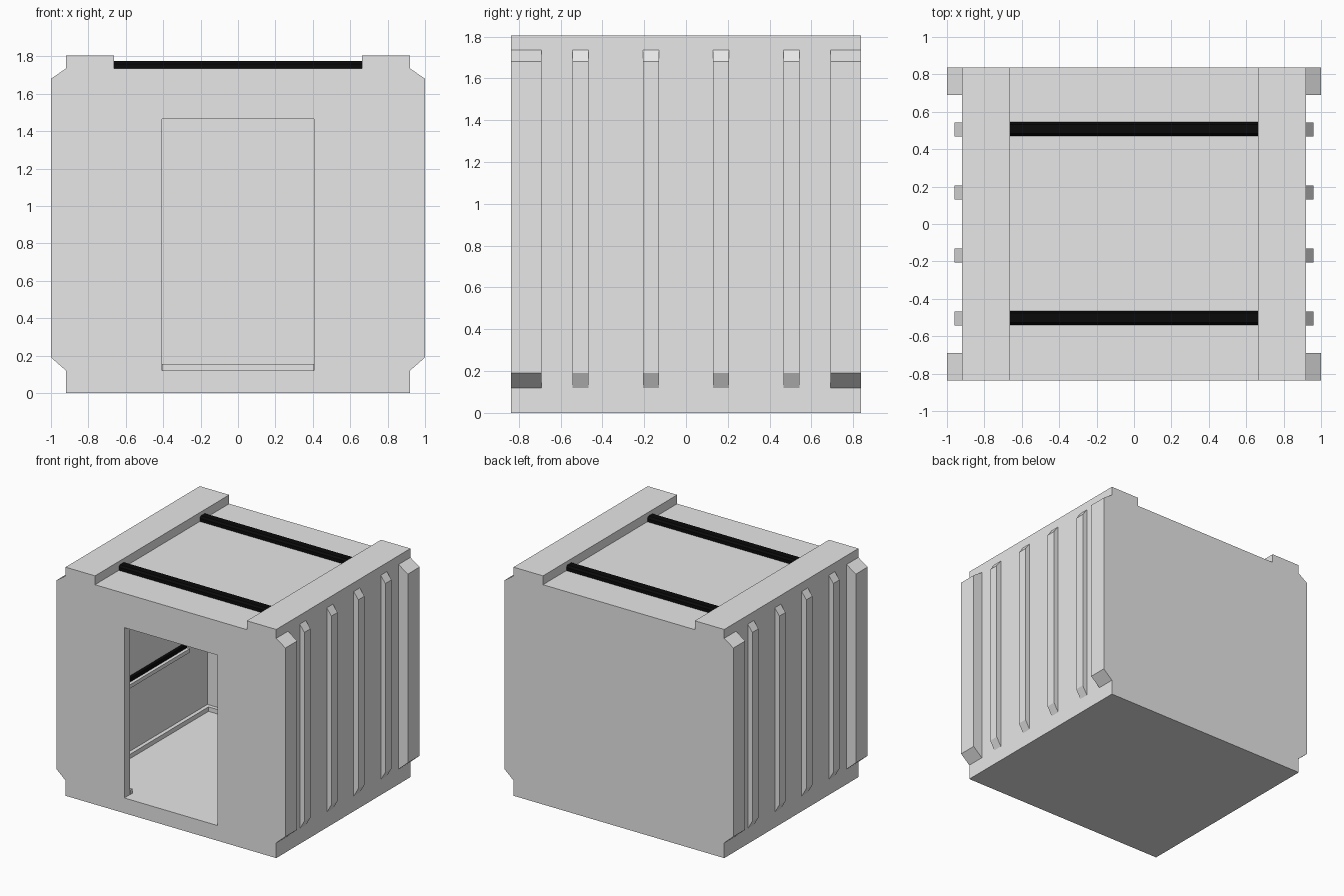
import bpy, bmesh

if "Cube" in bpy.data.objects:
    bpy.data.objects.remove(bpy.data.objects["Cube"])

def material(name, v):
    m = bpy.data.materials.new(name)
    m.diffuse_color = (v, v, v, 1)
    m.use_nodes = True
    m.node_tree.nodes["Principled BSDF"].inputs["Base Color"].default_value = m.diffuse_color
    return m

GREY = material("light grey", 0.8)
BLACK = material("black", 0.003)


def prism(name, profile, axis, a, b, mat):
    """Extrude a closed profile from a to b: 'y' takes (x, z), 'x' takes (y, z)."""
    bm = bmesh.new()
    def put(p, t):
        return (p[0], t, p[1]) if axis == 'y' else (t, p[0], p[1])
    face = bm.faces.new([bm.verts.new(put(p, a)) for p in profile])
    res = bmesh.ops.extrude_face_region(bm, geom=[face])
    verts = [g for g in res["geom"] if isinstance(g, bmesh.types.BMVert)]
    shift = (0, b - a, 0) if axis == 'y' else (b - a, 0, 0)
    bmesh.ops.translate(bm, verts=verts, vec=shift)
    bmesh.ops.recalc_face_normals(bm, faces=bm.faces)
    me = bpy.data.meshes.new(name)
    bm.to_mesh(me)
    bm.free()
    ob = bpy.data.objects.new(name, me)
    bpy.context.collection.objects.link(ob)
    me.materials.append(mat)
    return ob


def box(name, x0, x1, y0, y1, z0, z1, mat=GREY):
    return prism(name, [(x0, z0), (x1, z0), (x1, z1), (x0, z1)], 'y', y0, y1, mat)


def cut(ob, cutter):
    mod = ob.modifiers.new("cut", 'BOOLEAN')
    mod.operation = 'DIFFERENCE'
    mod.solver = 'EXACT'
    mod.object = cutter
    bpy.context.view_layer.objects.active = ob
    bpy.ops.object.modifier_apply(modifier=mod.name)
    bpy.data.objects.remove(cutter)


W, D, H = 0.92, 0.837, 1.805      # half width, half depth, height
FLOOR, ROOF = 0.12, 1.735
IX, IY0, IY1 = 0.785, -0.765, 0.74  # room limits

# Shell with a shallow roof channel, hollow room and doorway
shell = prism("shell", [(-W, 0), (W, 0), (W, H), (0.663, H), (0.663, ROOF),
                        (-0.663, ROOF), (-0.663, H), (-W, H)], 'y', -D, D, GREY)
cut(shell, box("room_cutter", -IX, IX, IY0, IY1, FLOOR, 1.65))
cut(shell, box("door_cutter", -0.407, 0.407, -1, IY0 + 0.05, FLOOR, 1.465))

# Black bars across the roof channel
for i, y in enumerate((-0.502, 0.508)):
    prism(f"roof_bar_{i}", [(y - 0.038, ROOF), (y + 0.038, ROOF), (y + 0.038, 1.76),
                            (y + 0.025, 1.775), (y - 0.025, 1.775), (y - 0.038, 1.76)],
          'x', -0.663, 0.663, BLACK)

for side, s in (("left", -1), ("right", 1)):
    # Corner posts and slim ribs with sloped ends
    def upright(name, reach, y0, y1):
        prism(name, [(s * W, 0.12), (s * reach, 0.19), (s * reach, 1.68), (s * W, ROOF)],
              'y', y0, y1, GREY)
    upright(f"{side}_front_post", 1.0, -D, -0.69)
    upright(f"{side}_back_post", 1.0, 0.69, D)
    for i, y in enumerate((-0.505, -0.168, 0.168, 0.505)):
        upright(f"{side}_rib_{i}", 0.96, y - 0.038, y + 0.038)

    # Skirting along the side wall and beside the doorway
    x0, x1 = sorted((s * (IX - 0.03), s * IX))
    box(f"{side}_skirting", x0, x1, IY0, IY1, FLOOR, 0.155)
    x0, x1 = sorted((s * 0.405, s * (IX - 0.03)))
    box(f"{side}_door_skirting", x0, x1, IY0, IY0 + 0.03, FLOOR, 0.155)

    # Wall rail: grey ledge under a black strip
    x0, x1 = sorted((s * (IX - 0.05), s * IX))
    box(f"{side}_rail_ledge", x0, x1, -0.45, 0.45, 0.69, 0.72)
    x0, x1 = sorted((s * (IX - 0.025), s * IX))
    box(f"{side}_rail_strip", x0, x1, -0.45, 0.45, 0.72, 0.75, BLACK)

box("back_skirting", -IX + 0.03, IX - 0.03, IY1 - 0.03, IY1, FLOOR, 0.155)
